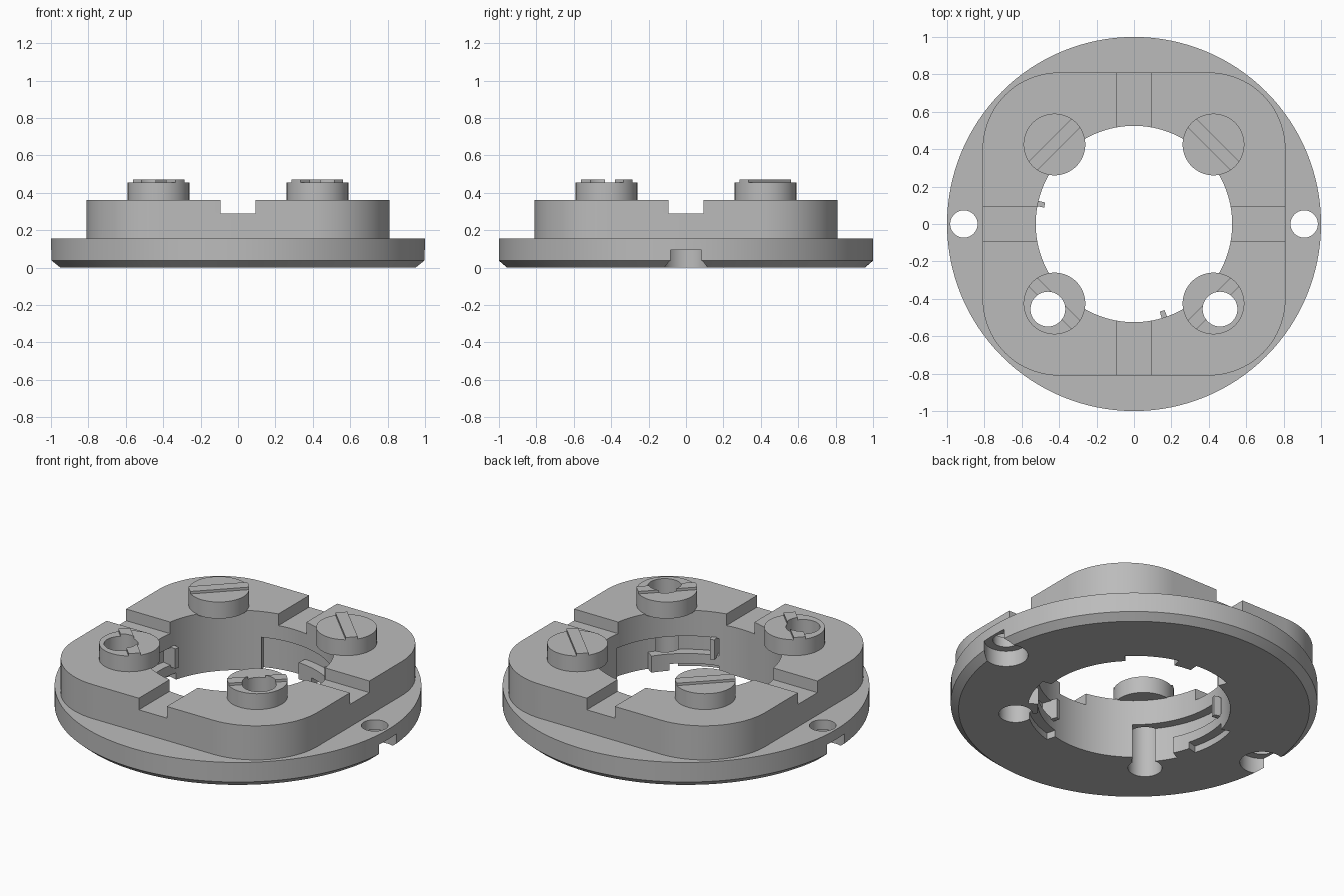
import bpy, bmesh
from math import sin, cos, pi, radians, asin

if "Cube" in bpy.data.objects:
    bpy.data.objects.remove(bpy.data.objects["Cube"])

grey = bpy.data.materials.new("mid_grey")
grey.use_nodes = True
colour = (0.5, 0.5, 0.5, 1)
grey.diffuse_color = colour
grey.node_tree.nodes["Principled BSDF"].inputs["Base Color"].default_value = colour


def arc(r, a0, a1, n, cx=0, cy=0):
    """Points on an arc, angles in degrees."""
    steps = [radians(a0 + (a1 - a0) * i / n) for i in range(n + 1)]
    return [(cx + r * cos(a), cy + r * sin(a)) for a in steps]


def loft(name, sections):
    """Solid through matching outlines, each given as (points, z)."""
    bm = bmesh.new()
    rings = [[bm.verts.new((x, y, z)) for x, y in pts] for pts, z in sections]
    n = len(rings[0])
    for low, high in zip(rings, rings[1:]):
        for i in range(n):
            j = (i + 1) % n
            bm.faces.new((low[i], low[j], high[j], high[i]))
    bm.faces.new(rings[0][::-1])
    bm.faces.new(rings[-1])
    bmesh.ops.recalc_face_normals(bm, faces=bm.faces)
    mesh = bpy.data.meshes.new(name)
    bm.to_mesh(mesh)
    bm.free()
    mesh.materials.append(grey)
    ob = bpy.data.objects.new(name, mesh)
    bpy.context.collection.objects.link(ob)
    return ob


def prism(name, pts, z0, z1):
    return loft(name, [(pts, z0), (pts, z1)])


def circle(r, n, cx=0, cy=0):
    return arc(r, 0, 360, n, cx, cy)[:-1]


def box(name, w, d, z0, z1):
    return prism(name, [(-w, -d), (w, -d), (w, d), (-w, d)], z0, z1)


def sector(name, r0, r1, a0, a1, z0, z1):
    return prism(name, arc(r1, a0, a1, 24) + arc(r0, a1, a0, 24), z0, z1)


def combine(target, tool, operation="DIFFERENCE"):
    mod = target.modifiers.new("cut", "BOOLEAN")
    mod.operation, mod.solver, mod.object = operation, "EXACT", tool
    bpy.context.view_layer.objects.active = target
    bpy.ops.object.modifier_apply(modifier=mod.name)
    bpy.data.objects.remove(tool)


# Round flange with a chamfered lower edge
ring = loft("mounting_ring", [(circle(0.957, 128), 0), (circle(1, 128), 0.037),
                              (circle(1, 128), 0.155)])

# Raised body with rounded corners
corners = [(0.4, 0.4), (-0.4, 0.4), (-0.4, -0.4), (0.4, -0.4)]
outline = []
for k, (cx, cy) in enumerate(corners):
    outline += arc(0.41, 90 * k, 90 * k + 90, 20, cx, cy)
combine(ring, prism("body", outline, 0.1, 0.36), "UNION")

# Central bore and the crossing top slots
combine(ring, prism("bore", circle(0.525, 128), -0.1, 0.6))
combine(ring, box("slot_x", 1.2, 0.093, 0.29, 0.6))
combine(ring, box("slot_y", 0.093, 1.2, 0.29, 0.6))

# Three twist-lock channels: track, entry and recess under the ledge
for a in (48, 168, 288):
    combine(ring, sector("track", 0.45, 0.58, a - 3, a + 63, 0.1, 0.205))
    combine(ring, sector("entry", 0.45, 0.58, a + 38, a + 63, -0.1, 0.205))
    combine(ring, sector("recess", 0.45, 0.58, a - 3, a + 27, -0.1, 0.04))
    stop = sector("channel_stop", 0.488, 0.59, a - 1.6, a + 1.6, 0.09, 0.21)
    stop.name = "channel_stop"

# Flange holes, counterbored from below
for s in (-1, 1):
    combine(ring, prism("hole", circle(0.073, 40, s * 0.91), -0.1, 0.6))
    combine(ring, prism("counterbore", circle(0.12, 48, s * 0.91), -0.1, 0.095))


def pin_hole(s):
    return prism("pin_hole", circle(0.093, 40, s * 0.46, -0.455), -0.1, 0.6)


for s in (-1, 1):
    combine(ring, pin_hole(s))

# Four posts, each with a raised tangential ridge; the front pair are drilled
R, c = 0.165, 0.425
half = asin(0.033 / R) * 180 / pi
for sx in (-1, 1):
    for sy in (-1, 1):
        place = ("front" if sy < 0 else "back") + ("_left" if sx > 0 else "_right")
        post = prism(place + "_post", circle(R, 64, sx * c, sy * c), 0.355, 0.455)
        turn = -45 * sx * sy
        pts = (arc(R, turn - half, turn + half, 6, sx * c, sy * c)
               + arc(R, turn + 180 - half, turn + 180 + half, 6, sx * c, sy * c))
        ridge = prism(place + "_ridge", pts, 0.45, 0.47)
        if sy < 0:
            combine(post, pin_hole(sx))
            combine(ridge, pin_hole(sx))

# Smooth the curved walls, keep the edges crisp
bpy.ops.object.select_all(action="DESELECT")
for ob in bpy.context.collection.objects:
    if ob.type == "MESH" and ob.data.materials and ob.data.materials[0] == grey:
        ob.select_set(True)
        bpy.context.view_layer.objects.active = ob
bpy.ops.object.shade_smooth_by_angle(angle=radians(30))
